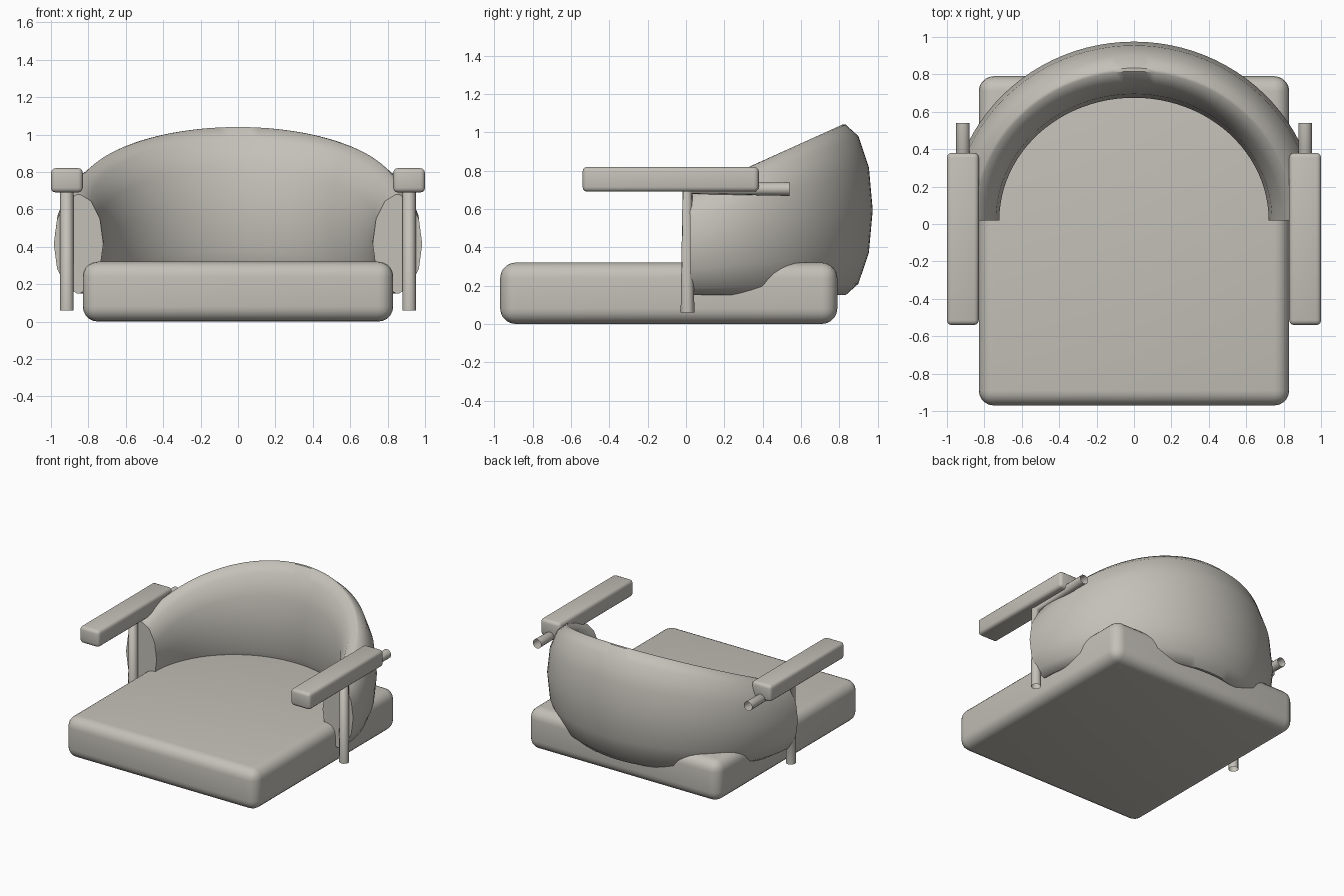
import bpy, bmesh, math

if "Cube" in bpy.data.objects:
    bpy.data.objects.remove(bpy.data.objects["Cube"])

mat = bpy.data.materials.new("warm grey")
mat.diffuse_color = (0.55, 0.53, 0.48, 1)
mat.use_nodes = True
mat.node_tree.nodes["Principled BSDF"].inputs["Base Color"].default_value = mat.diffuse_color


def add_object(name, bm):
    bmesh.ops.recalc_face_normals(bm, faces=bm.faces)
    me = bpy.data.meshes.new(name)
    bm.to_mesh(me)
    bm.free()
    me.materials.append(mat)
    ob = bpy.data.objects.new(name, me)
    bpy.context.collection.objects.link(ob)
    return ob


def smooth(ob, angle):
    bpy.ops.object.select_all(action='DESELECT')
    bpy.context.view_layer.objects.active = ob
    ob.select_set(True)
    bpy.ops.object.shade_smooth_by_angle(angle=math.radians(angle))


def rounded_box(name, lo, hi, radius, segments):
    bm = bmesh.new()
    bmesh.ops.create_cube(bm, size=1)
    for v in bm.verts:
        v.co = [(a + b) / 2 + c * (b - a) for a, b, c in zip(lo, hi, v.co)]
    bmesh.ops.bevel(bm, geom=bm.edges[:], offset=radius, segments=segments,
                    profile=0.5, affect='EDGES')
    smooth(add_object(name, bm), 40)


# Seat cushion
rounded_box("seat_cushion", (-0.83, -0.97, 0), (0.83, 0.79, 0.32), 0.08, 5)

# Wraparound backrest: lens section swept round a half ellipse, taller at the back
section = [(0.06, 1), (0.5, 0.866), (0.866, 0.5), (1, 0),
           (0.866, -0.5), (0.5, -0.866), (0.06, -1)]
section += [(-w, h) for w, h in reversed(section)]
bm = bmesh.new()
rings = []
STEPS = 48
for i in range(STEPS + 1):
    a = math.pi * i / STEPS
    half = (0.53 + 0.36 * math.sin(a)) / 2
    rings.append([bm.verts.new(((0.8525 + 0.1325 * w) * math.cos(a),
                                0.02 + (0.805 + 0.15 * w) * math.sin(a),
                                0.15 + half * (1 + h))) for w, h in section])
n = len(section)
for r, s in zip(rings, rings[1:]):
    for j in range(n):
        k = (j + 1) % n
        bm.faces.new((r[j], r[k], s[k], s[j]))
bm.faces.new(rings[0])
bm.faces.new(rings[-1])
smooth(add_object("backrest", bm), 42)

for side, sx in (("left", -1), ("right", 1)):
    # Arm pad
    x0, x1 = sorted((sx * 0.83, sx * 1.0))
    rounded_box(side + "_arm_pad", (x0, -0.54, 0.69), (x1, 0.38, 0.82), 0.025, 3)

    # Open bent tube: upright post turning back under the pad
    cu = bpy.data.curves.new(side + "_arm_tube", 'CURVE')
    cu.dimensions = '3D'
    cu.bevel_depth = 0.036
    cu.bevel_resolution = 4
    sp = cu.splines.new('POLY')
    sp.points.add(2)
    for p, (y, z) in zip(sp.points, [(0.008, 0.06), (0.008, 0.704), (0.54, 0.704)]):
        p.co = (sx * 0.915, y, z, 1)
    sp.use_smooth = True
    cu.materials.append(mat)
    bpy.context.collection.objects.link(bpy.data.objects.new(side + "_arm_tube", cu))
